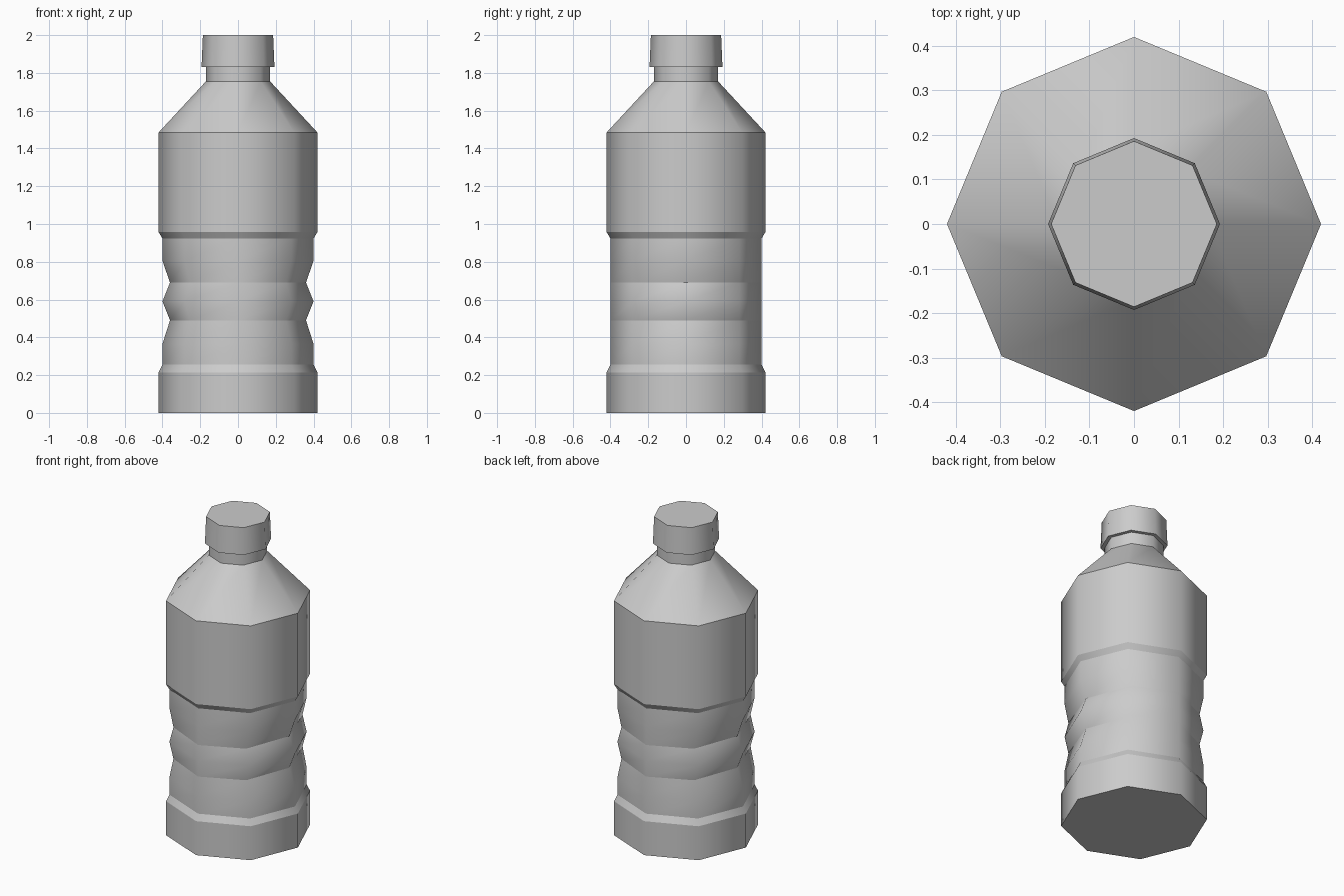
import bpy, bmesh
from math import cos, sin, pi

if "Cube" in bpy.data.objects:
    bpy.data.objects.remove(bpy.data.objects["Cube"])

SIDES = 8


def lathe(name, profile):
    """Octagonal solid from rings of (x radius scale, radius, z, crease)."""
    bm = bmesh.new()
    rings = []
    for squeeze, r, z, crease in profile:
        rings.append([bm.verts.new((r * squeeze * cos(2 * pi * i / SIDES),
                                    r * sin(2 * pi * i / SIDES), z))
                      for i in range(SIDES)])
    for low, high in zip(rings, rings[1:]):
        for i in range(SIDES):
            j = (i + 1) % SIDES
            bm.faces.new((low[i], low[j], high[j], high[i])).smooth = True
    bm.faces.new(rings[0][::-1])
    bm.faces.new(rings[-1])
    # crease the marked rings, keep the rest smooth
    for ring, row in zip(rings, profile):
        if row[3]:
            for i in range(SIDES):
                bm.edges.get((ring[i], ring[(i + 1) % SIDES])).smooth = False
    mesh = bpy.data.meshes.new(name)
    bm.to_mesh(mesh)
    bm.free()
    obj = bpy.data.objects.new(name, mesh)
    bpy.context.collection.objects.link(obj)
    return obj


# bottle: base, grip squeezed in x at two grooves, label band, shoulder, neck
lathe("bottle_body", [
    (1, 0.42, 0.0, True),
    (1, 0.42, 0.215, True),
    (1, 0.40, 0.255, True),
    (1, 0.40, 0.365, False),
    (0.9, 0.40, 0.49, True),
    (1, 0.40, 0.59, False),
    (0.9, 0.40, 0.69, True),
    (1, 0.40, 0.805, False),
    (1, 0.40, 0.923, True),
    (1, 0.42, 0.957, True),
    (1, 0.42, 1.485, True),
    (1, 0.17, 1.755, True),
    (1, 0.17, 1.84, True),
])

# slightly tapered screw cap
lathe("cap", [(1, 0.193, 1.83, True), (1, 0.186, 2.0, True)])
